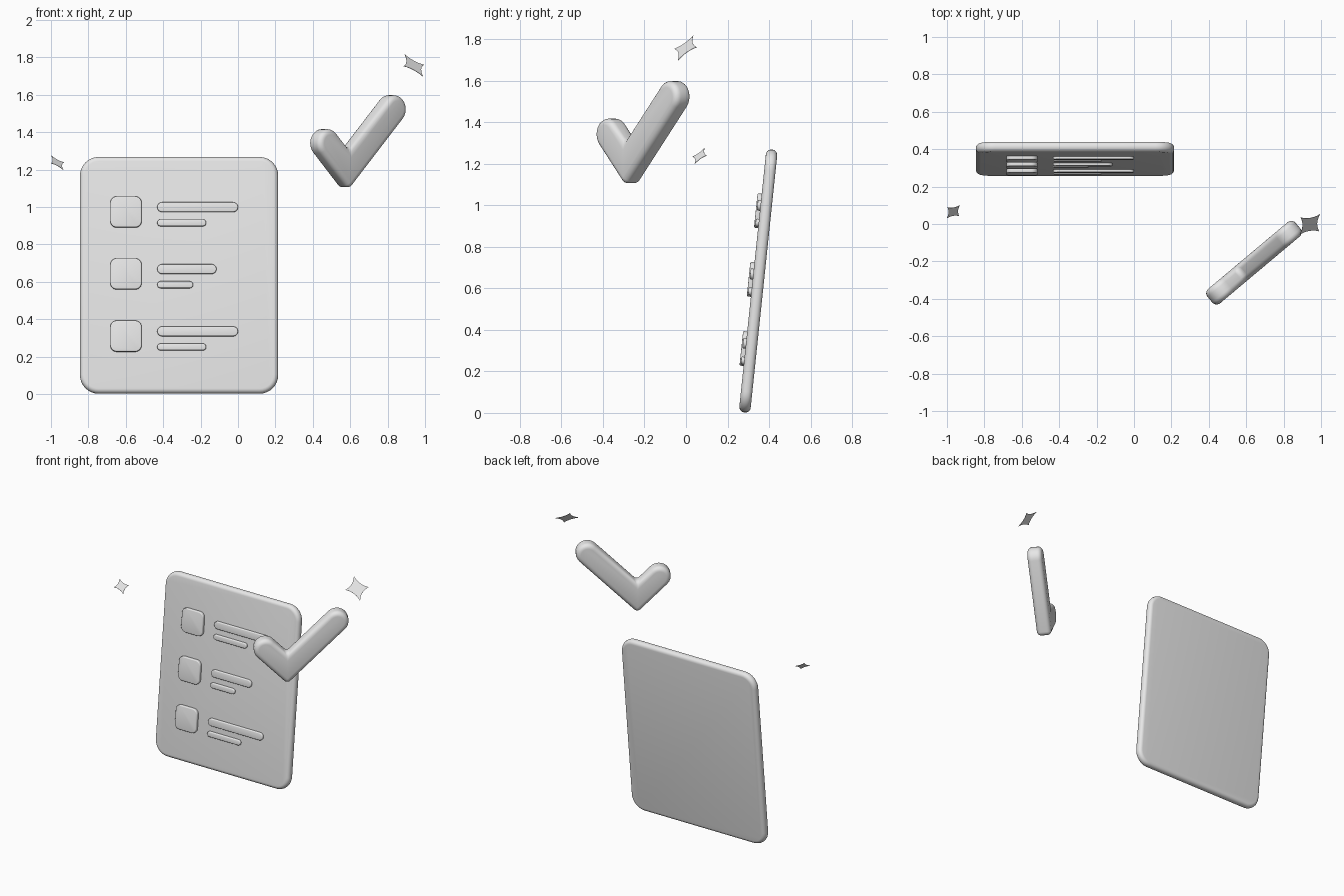
import bpy, bmesh, math
from mathutils import Vector

if "Cube" in bpy.data.objects:
    bpy.data.objects.remove(bpy.data.objects["Cube"])

grey = bpy.data.materials.new("light_grey")
grey.diffuse_color = (0.8, 0.8, 0.8, 1)
grey.use_nodes = True
grey.node_tree.nodes["Principled BSDF"].inputs["Base Color"].default_value = grey.diffuse_color


def finish(bm, name, loc=(0, 0, 0), rot=(0, 0, 0), smooth=True):
    bmesh.ops.recalc_face_normals(bm, faces=bm.faces)
    me = bpy.data.meshes.new(name)
    bm.to_mesh(me)
    bm.free()
    me.materials.append(grey)
    ob = bpy.data.objects.new(name, me)
    bpy.context.collection.objects.link(ob)
    ob.location, ob.rotation_euler = loc, rot
    if smooth:
        bpy.ops.object.select_all(action='DESELECT')
        bpy.context.view_layer.objects.active = ob
        ob.select_set(True)
        bpy.ops.object.shade_smooth_by_angle(angle=math.radians(40))
    return ob


def arc(cx, cz, r, start, sweep, n):
    return [(cx + r * math.cos(math.radians(start + sweep * i / n)),
             cz + r * math.sin(math.radians(start + sweep * i / n)))
            for i in range(n + 1)]


def rounded_rect(cx, cz, w, h, r, n=6):
    pts = []
    for sx, sz, a in ((1, 1, 0), (-1, 1, 90), (-1, -1, 180), (1, -1, 270)):
        pts += arc(cx + sx * (w / 2 - r), cz + sz * (h / 2 - r), r, a, 90, n)
    return pts


def slab(name, outline, y0, y1, bevel, segs, loc, rot):
    """Outline in the local xz plane, extruded along y with rounded rims."""
    bm = bmesh.new()
    verts = [bm.verts.new((x, y0, z)) for x, z in outline]
    bmesh.ops.remove_doubles(bm, verts=verts, dist=1e-5)
    face = bm.faces.new([v for v in verts if v.is_valid])
    ext = bmesh.ops.extrude_face_region(bm, geom=[face], use_keep_orig=True)
    moved = [g for g in ext["geom"] if isinstance(g, bmesh.types.BMVert)]
    bmesh.ops.translate(bm, verts=moved, vec=(0, y1 - y0, 0))
    bmesh.ops.recalc_face_normals(bm, faces=bm.faces)
    sharp = [e for e in bm.edges if e.calc_face_angle(0) > math.radians(40)]
    bmesh.ops.bevel(bm, geom=sharp, offset=bevel, offset_type='OFFSET',
                    segments=segs, profile=0.5, affect='EDGES',
                    clamp_overlap=False)
    return finish(bm, name, loc, rot)


# Leaning board
BX, BZ, T = -0.315, 0.635, 0.055
board_loc, board_rot = (BX, 0.348, BZ), (math.radians(-6), 0, 0)
slab("board", rounded_rect(0, 0, 1.06, 1.272, 0.1, 8), -T / 2, T / 2,
     0.025, 5, board_loc, board_rot)


def on_board(name, x0, x1, z0, z1, r, height):
    z0, z1 = ((z - BZ - 0.003) / math.cos(board_rot[0]) for z in (z0, z1))
    r = min(r, (z1 - z0) / 2)
    slab(name, rounded_rect((x0 + x1) / 2 - BX, (z0 + z1) / 2, x1 - x0, z1 - z0, r),
         -T / 2 - height, -T / 2 + 0.008, 0.006, 3, board_loc, board_rot)


# Three list rows: tick box, long bar and short bar
rows = ((0.973, 0.0, -0.17), (0.642, -0.115, -0.24), (0.309, 0.0, -0.17))
for i, (z, long_end, short_end) in enumerate(rows, 1):
    on_board(f"tick_box_{i}", -0.683, -0.515, z - 0.083, z + 0.083, 0.035, 0.02)
    on_board(f"long_bar_{i}", -0.432, long_end, z + 0.0, z + 0.052, 1, 0.015)
    on_board(f"short_bar_{i}", -0.432, short_end, z - 0.076, z - 0.039, 1, 0.015)

# Floating check mark
R, LEFT, RIGHT = 0.075, 0.142, 0.323
check = [(0, -R * math.sqrt(2))]
check += arc(RIGHT, RIGHT, R, -45, 180, 12)
check += [(0, R * math.sqrt(2))]
check += arc(-LEFT, LEFT, R, 45, 180, 12)
slab("check_mark", check, -0.05, 0.05, 0.03, 5,
     (0.572, -0.265, 1.2), (0, 0, math.radians(40)))


# Thin four-pointed sparkles with concave sides
def sparkle(name, centre, scale):
    a = Vector((-0.05, 0.037, 0.06)) * scale
    b = Vector((0.054, 0.054, 0.004)) * scale
    half = a.cross(b).normalized() * 0.001
    tips = (a, b, -a, -b)
    ring = []
    for i, p in enumerate(tips):
        q = tips[(i + 1) % 4]
        ctrl = (p + q) * 0.25
        for k in range(6):
            t = k / 6
            ring.append(p * (1 - t) ** 2 + ctrl * 2 * t * (1 - t) + q * t * t)
    bm = bmesh.new()
    top = [bm.verts.new(p + half) for p in ring]
    low = [bm.verts.new(p - half) for p in ring]
    bm.faces.new(top)
    bm.faces.new(low[::-1])
    for i in range(len(ring)):
        j = (i + 1) % len(ring)
        bm.faces.new((top[i], low[i], low[j], top[j]))
    finish(bm, name, centre, smooth=False)


sparkle("large_sparkle", (0.94, -0.002, 1.757), 1.0)
sparkle("small_sparkle", (-0.966, 0.066, 1.237), 0.64)
